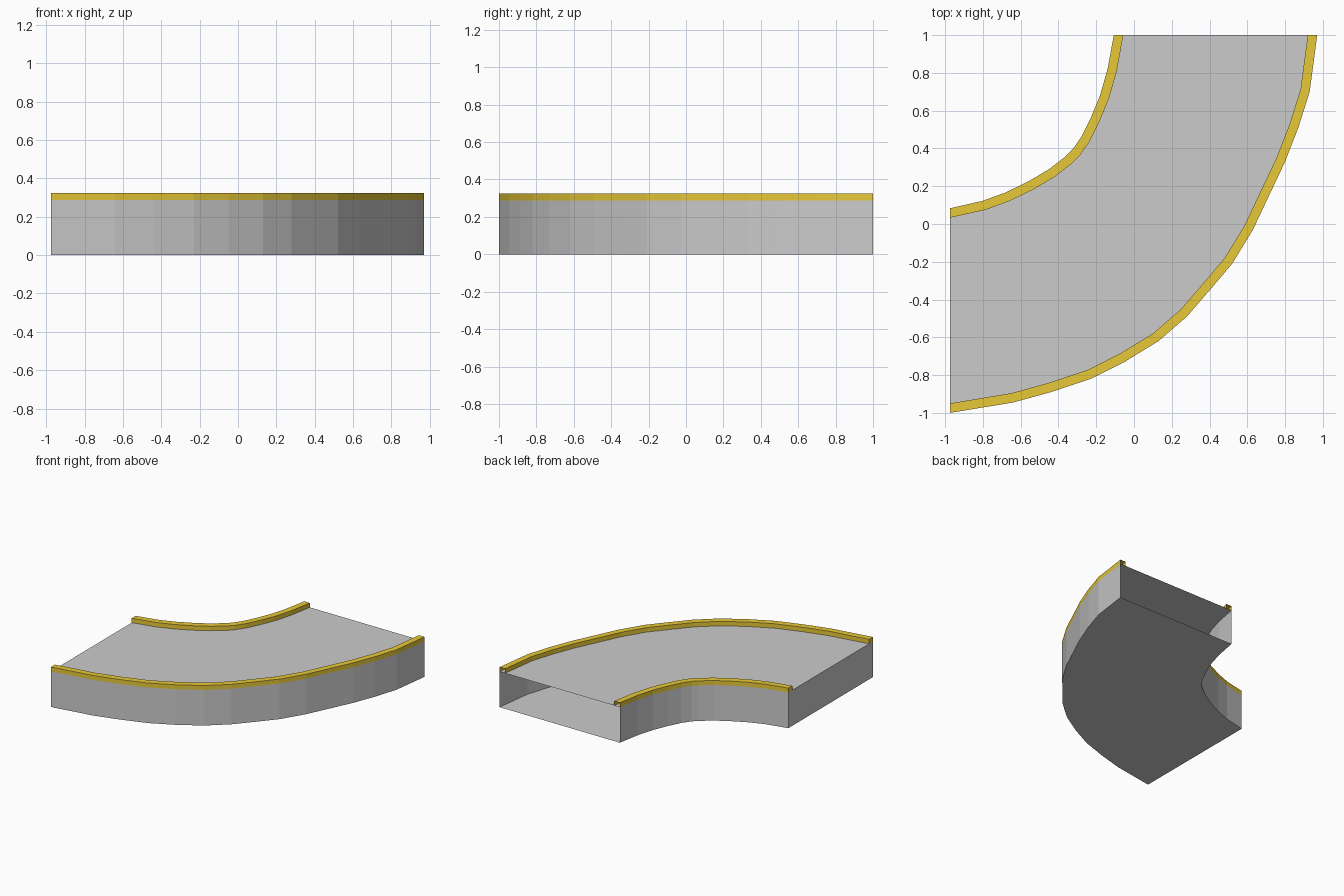
import bpy, bmesh
from mathutils import Vector

if "Cube" in bpy.data.objects:
    bpy.data.objects.remove(bpy.data.objects["Cube"])

Z_ROAD, Z_TOP, CURB = 0.288, 0.324, 0.05

# plan curves, from the closed left end (-x) to the open back end (+y)
OUTER = [(-.975, -1), (-.64, -.945), (-.44, -.89), (-.23, -.82), (-.05, -.73),
         (.13, -.62), (.28, -.49), (.41, -.34), (.52, -.21), (.63, -.03),
         (.71, .14), (.80, .33), (.87, .51), (.93, .70), (.97, 1)]
INNER = [(-.975, .083), (-.80, .123), (-.68, .167), (-.56, .225), (-.45, .29),
         (-.36, .36), (-.325, .395), (-.28, .46), (-.23, .56), (-.18, .68),
         (-.14, .82), (-.107, 1)]


def offset(path, d):
    """Shift a path sideways, keeping its ends on the end planes."""
    pts = [Vector(p) for p in path]
    out = []
    for i, p in enumerate(pts):
        if i == 0:
            n = Vector((0, 1))
        elif i == len(pts) - 1:
            n = Vector((-1, 0))
        else:
            t = (pts[i + 1] - pts[i - 1]).normalized()
            n = Vector((-t.y, t.x))
        out.append(p + n * d)
    return out


def shell(name, right, left, z0, z1, bottom=True, color=None):
    """Hollow strip between two paths, closed at the start, open at the end."""
    bm = bmesh.new()
    ring = lambda path, z: [bm.verts.new((p[0], p[1], z)) for p in path]
    r0, r1, l0, l1 = ring(right, z0), ring(right, z1), ring(left, z0), ring(left, z1)
    for i in range(len(right) - 1):
        bm.faces.new((r0[i], r0[i + 1], r1[i + 1], r1[i]))
    for i in range(len(left) - 1):
        bm.faces.new((l0[i + 1], l0[i], l1[i], l1[i + 1]))
    caps = [bm.faces.new(r1 + l1[::-1])]
    if bottom:
        caps.append(bm.faces.new(l0 + r0[::-1]))
    bm.faces.new((l0[0], r0[0], r1[0], l1[0]))
    bmesh.ops.triangulate(bm, faces=caps)
    me = bpy.data.meshes.new(name)
    bm.to_mesh(me)
    bm.free()
    ob = bpy.data.objects.new(name, me)
    bpy.context.collection.objects.link(ob)
    if color:
        mat = bpy.data.materials.new(name + "_paint")
        mat.diffuse_color = color
        mat.use_nodes = True
        mat.node_tree.nodes["Principled BSDF"].inputs["Base Color"].default_value = mat.diffuse_color
        me.materials.append(mat)


GOLD = (0.8, 0.58, 0.04, 1)
# road block
shell("road_block", OUTER, INNER, 0, Z_ROAD)
# raised curbs along both edges
shell("outer_curb", OUTER, offset(OUTER, CURB), Z_ROAD, Z_TOP, False, GOLD)
shell("inner_curb", offset(INNER, -CURB), INNER, Z_ROAD, Z_TOP, False, GOLD)
